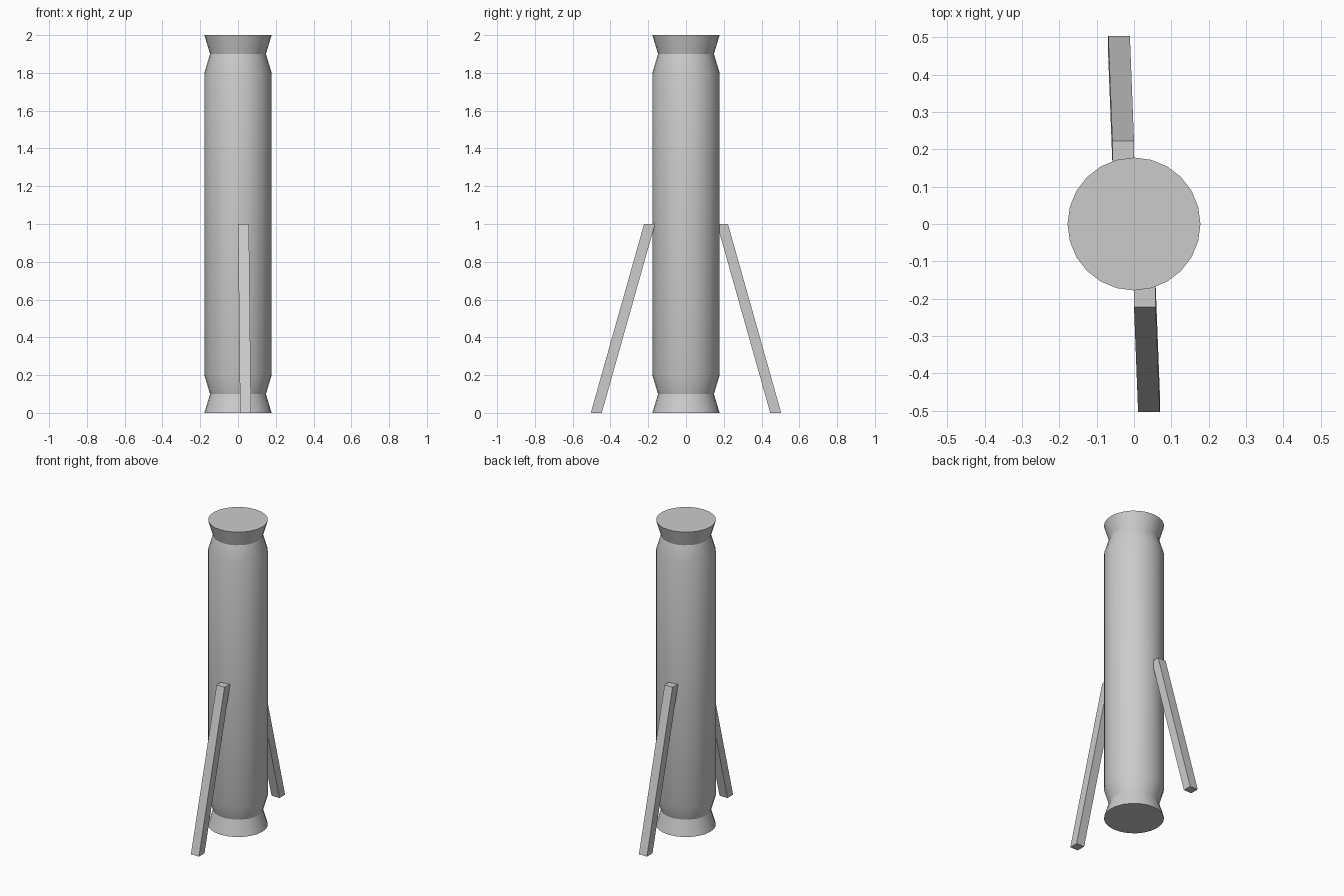
import bpy
import bmesh
import math

cube = bpy.data.objects.get("Cube")
if cube:
    bpy.data.objects.remove(cube, do_unlink=True)

SIDES = 24
HEIGHT = 2.0
RADIUS, NECK = 0.178, 0.148

grey = bpy.data.materials.new("light grey")
grey.use_nodes = True
colour = (0.6, 0.6, 0.6, 1)
grey.diffuse_color = colour
grey.node_tree.nodes["Principled BSDF"].inputs["Base Color"].default_value = colour


def finish(name, bm):
    bmesh.ops.recalc_face_normals(bm, faces=bm.faces)
    mesh = bpy.data.meshes.new(name)
    bm.to_mesh(mesh)
    bm.free()
    mesh.materials.append(grey)
    obj = bpy.data.objects.new(name, mesh)
    bpy.context.collection.objects.link(obj)
    return obj


def loft(bm, rings):
    """Join rings of points into a closed, capped solid."""
    loops = [[bm.verts.new(p) for p in ring] for ring in rings]
    for low, high in zip(loops, loops[1:]):
        for i in range(len(low)):
            j = (i + 1) % len(low)
            bm.faces.new((low[i], low[j], high[j], high[i]))
    bm.faces.new(loops[0][::-1])
    bm.faces.new(loops[-1])


# Column with a pinched neck and flared rim at each end
lower = [(RADIUS, 0), (NECK, 0.1), (RADIUS, 0.2)]
profile = lower + [(r, HEIGHT - z) for r, z in reversed(lower)]
angles = [math.tau * i / SIDES for i in range(SIDES)]
bm = bmesh.new()
loft(bm, [[(r * math.cos(a), r * math.sin(a), z) for a in angles]
          for r, z in profile])
body = finish("column", bm)
bpy.ops.object.select_all(action='DESELECT')
body.select_set(True)
bpy.context.view_layer.objects.active = body
bpy.ops.object.shade_smooth_by_angle(angle=math.radians(30))


# Two slanted struts, each the other turned half a circle
def section(x, y, z, side, width=0.058):
    corners = [(x, y), (x + width, y), (x + width, y + width), (x, y + width)]
    return [(side * px, side * py, z) for px, py in corners]


for name, side in (("front_strut", 1), ("back_strut", -1)):
    bm = bmesh.new()
    loft(bm, [section(0.011, -0.504, 0, side), section(0, -0.222, 1, side)])
    finish(name, bm)
